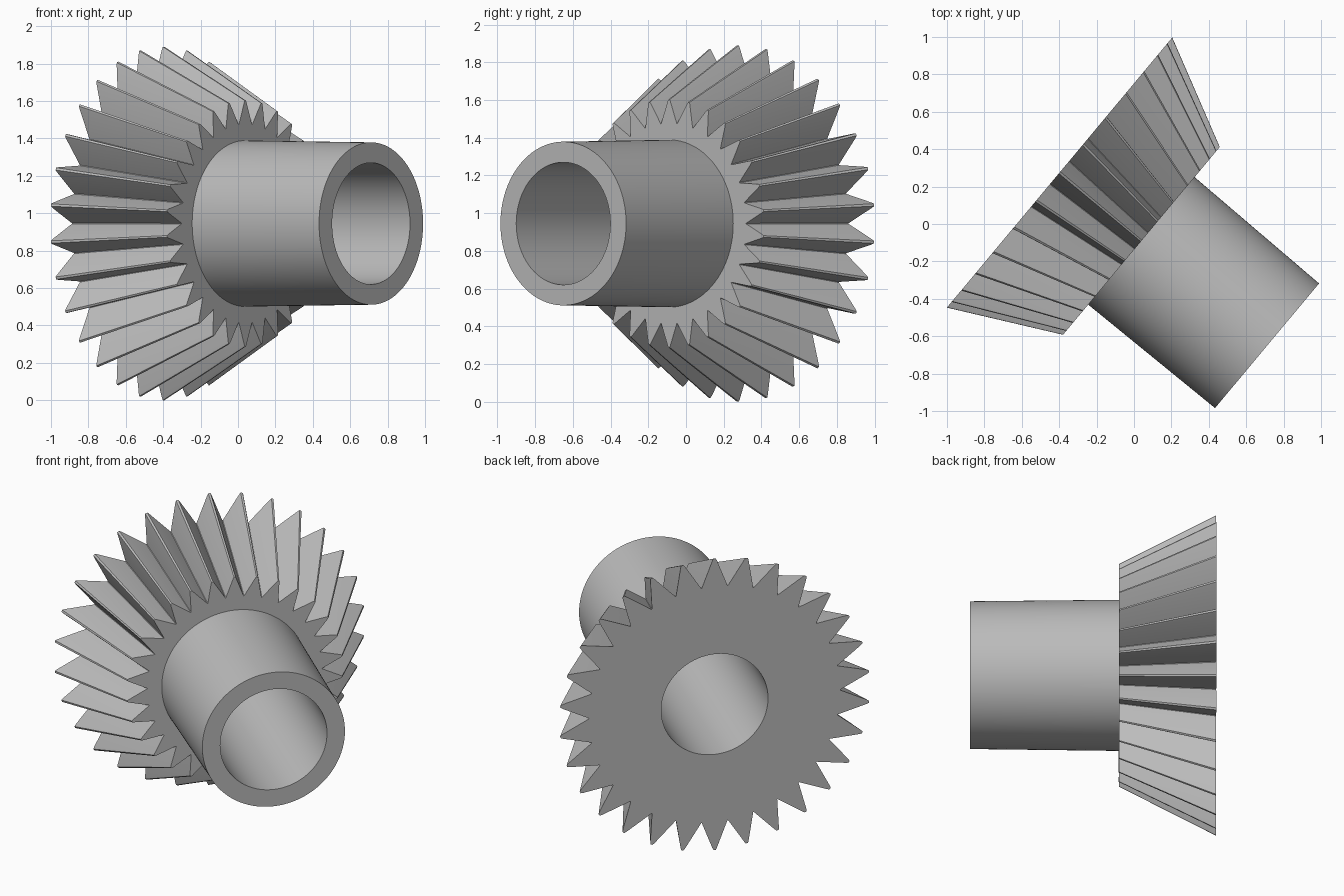
import bpy
import bmesh
import math
from mathutils import Matrix, Vector

cube = bpy.data.objects.get("Cube")
if cube:
    bpy.data.objects.remove(cube)

TEETH = 30
# One tooth: (angle in degrees, fraction of tip radius), rounded tip and V root
TOOTH = [(-0.85, 0.985), (-0.4, 1), (0.4, 1), (0.85, 0.985), (5.85, 0.81), (6.15, 0.81)]
COUNT = TEETH * len(TOOTH)

steel = bpy.data.materials.new("steel_grey")
steel.use_nodes = True
grey = (0.5, 0.5, 0.5, 1)
steel.diffuse_color = grey
steel.node_tree.nodes["Principled BSDF"].inputs["Base Color"].default_value = grey

bm = bmesh.new()


def polar(angle, radius, z):
    return bm.verts.new((radius * math.cos(angle), radius * math.sin(angle), z))


def circle(radius, z):
    first = -0.5 * (len(TOOTH) / 2 - 1)
    return [polar(math.tau * (i + first) / COUNT, radius, z) for i in range(COUNT)]


def toothed(radius, z):
    pitch = 360 / TEETH
    return [polar(math.radians(t * pitch + a), radius * f, z)
            for t in range(TEETH) for a, f in TOOTH]


# Closed section swept round the axis: back face, teeth, front face, hub, bore
GEAR, END = 0.57, 1.445
rings = [circle(0.325, 0), toothed(0.945, 0), toothed(0.657, GEAR),
         circle(0.444, GEAR), circle(0.434, END), circle(0.325, END)]
for k, ring in enumerate(rings):
    following = rings[(k + 1) % len(rings)]
    for i in range(COUNT):
        j = (i + 1) % COUNT
        bm.faces.new((ring[i], ring[j], following[j], following[i]))
bmesh.ops.recalc_face_normals(bm, faces=bm.faces)

# Lay the axis level and turn it towards the front left
axis = Vector((0.768, -0.641, 0)).normalized()
up = Vector((0, 0, 1))
turn = Matrix((up, axis.cross(up), axis)).transposed().to_4x4()
bm.transform(Matrix.Translation((-0.398, 0.275, 0.945)) @ turn)

mesh = bpy.data.meshes.new("bevel_gear")
bm.to_mesh(mesh)
bm.free()
mesh.materials.append(steel)
gear = bpy.data.objects.new("bevel_gear", mesh)
bpy.context.collection.objects.link(gear)

bpy.ops.object.select_all(action="DESELECT")
gear.select_set(True)
bpy.context.view_layer.objects.active = gear
bpy.ops.object.shade_smooth_by_angle(angle=math.radians(30))
